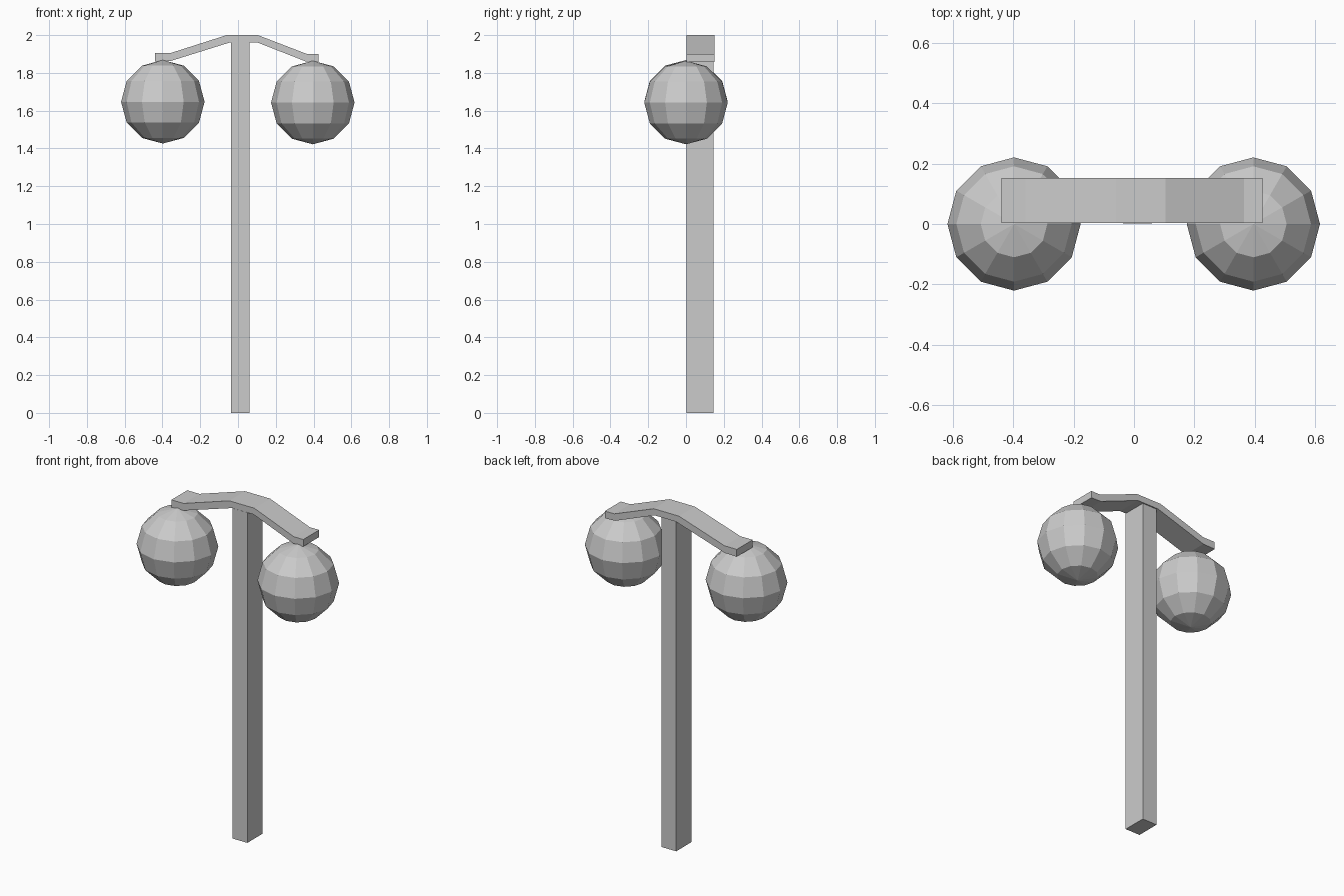
import bpy, bmesh

if "Cube" in bpy.data.objects:
    bpy.data.objects.remove(bpy.data.objects["Cube"])


def extrude_profile(name, points, y0, y1):
    """Solid prism from an x-z outline, running from y0 to y1."""
    bm = bmesh.new()
    face = bm.faces.new([bm.verts.new((x, y0, z)) for x, z in points])
    ext = bmesh.ops.extrude_face_region(bm, geom=[face])
    verts = [v for v in ext["geom"] if isinstance(v, bmesh.types.BMVert)]
    bmesh.ops.translate(bm, verts=verts, vec=(0, y1 - y0, 0))
    bmesh.ops.recalc_face_normals(bm, faces=bm.faces)
    mesh = bpy.data.meshes.new(name)
    bm.to_mesh(mesh)
    bm.free()
    obj = bpy.data.objects.new(name, mesh)
    bpy.context.collection.objects.link(obj)
    return obj


# Upright post
extrude_profile("post", [(-0.037, 0), (0.06, 0), (0.06, 1.962), (-0.037, 1.962)],
                0.002, 0.145)

# Bent cross arm with flat tips
arm_outline = [(-0.44, 1.86), (-0.36, 1.862), (-0.04, 1.962), (0.10, 1.962),
               (0.36, 1.86), (0.427, 1.858), (0.427, 1.90), (0.365, 1.90),
               (0.105, 2.0), (-0.06, 2.0), (-0.36, 1.904), (-0.44, 1.904)]
extrude_profile("cross_arm", arm_outline, 0.003, 0.152)

# Hanging globes
for side, x, z in (("left", -0.398, 1.647), ("right", 0.396, 1.643)):
    bpy.ops.mesh.primitive_uv_sphere_add(segments=12, ring_count=6, radius=0.221,
                                         location=(x, 0, z))
    bpy.context.object.name = side + "_globe"
